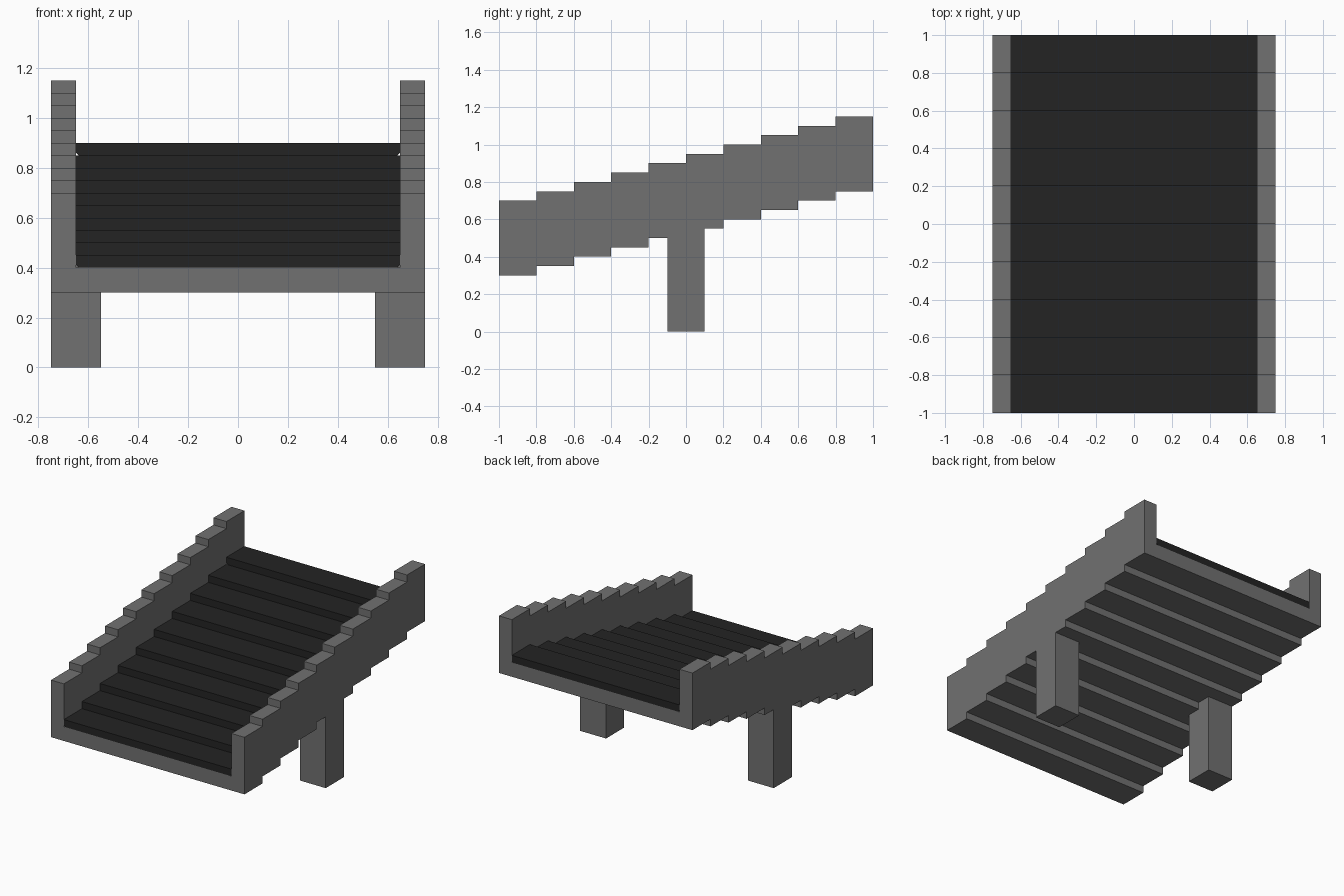
import bpy, bmesh

if "Cube" in bpy.data.objects:
    bpy.data.objects.remove(bpy.data.objects["Cube"], do_unlink=True)

STEPS, RUN, RISE = 10, 0.2, 0.05


def material(name, rgb, rough):
    m = bpy.data.materials.new(name)
    m.use_nodes = True
    m.diffuse_color = (*rgb, 1)
    bsdf = m.node_tree.nodes["Principled BSDF"]
    bsdf.inputs["Base Color"].default_value = (*rgb, 1)
    bsdf.inputs["Roughness"].default_value = rough
    return m


frame_grey = material("frame grey", (0.165, 0.165, 0.165), 0.6)
belt_black = material("belt black", (0.017, 0.017, 0.017), 0.8)


def prism(name, profile, axis, start, end, mat):
    """Extrude a closed 2D profile along x (profile in y, z) or y (profile in x, z)."""
    bm = bmesh.new()
    verts = [bm.verts.new((start, a, b) if axis == "x" else (a, start, b)) for a, b in profile]
    face = bm.faces.new(verts)
    ext = bmesh.ops.extrude_face_region(bm, geom=[face])
    moved = [g for g in ext["geom"] if isinstance(g, bmesh.types.BMVert)]
    shift = end - start
    bmesh.ops.translate(bm, verts=moved, vec=(shift, 0, 0) if axis == "x" else (0, shift, 0))
    bmesh.ops.recalc_face_normals(bm, faces=bm.faces)
    mesh = bpy.data.meshes.new(name)
    bm.to_mesh(mesh)
    bm.free()
    mesh.materials.append(mat)
    obj = bpy.data.objects.new(name, mesh)
    bpy.context.collection.objects.link(obj)
    return obj


def stair_profile(bottom, top):
    """Stepped band seen from the side: lower edge going back, upper edge returning."""
    lower, upper = [], []
    for i in range(STEPS):
        y0 = -1 + i * RUN
        for y in (y0, y0 + RUN):
            lower.append((y, bottom + i * RISE))
            upper.append((y, top + i * RISE))
    return lower + upper[::-1]


# Stepped side walls and the bed between them
for side, x0, x1 in (("right", -0.75, -0.65), ("left", 0.65, 0.75)):
    prism(side + "_wall", stair_profile(0.3, 0.7), "x", x0, x1, frame_grey)
prism("bed", stair_profile(0.3, 0.4), "x", -0.65, 0.65, frame_grey)

# Belt treads, with the lower corners cut at both open ends
for i in range(STEPS):
    z, y, w = 0.4 + i * RISE, -1 + i * RUN, 0.65
    c = 0.012 if i in (0, STEPS - 1) else 0
    section = [(-w, z + 0.05), (w, z + 0.05)]
    section += [(w, z + c), (w - c, z), (c - w, z), (-w, z + c)] if c else [(w, z), (-w, z)]
    prism(f"belt_tread_{i + 1}", section, "y", y, y + RUN, belt_black)

# Two square legs, notched to sit under the step at the middle
leg = [(-0.1, 0), (0.1, 0), (0.1, 0.55), (0, 0.55), (0, 0.5), (-0.1, 0.5)]
for side, x0, x1 in (("right", -0.75, -0.55), ("left", 0.55, 0.75)):
    prism(side + "_leg", leg, "x", x0, x1, frame_grey)
